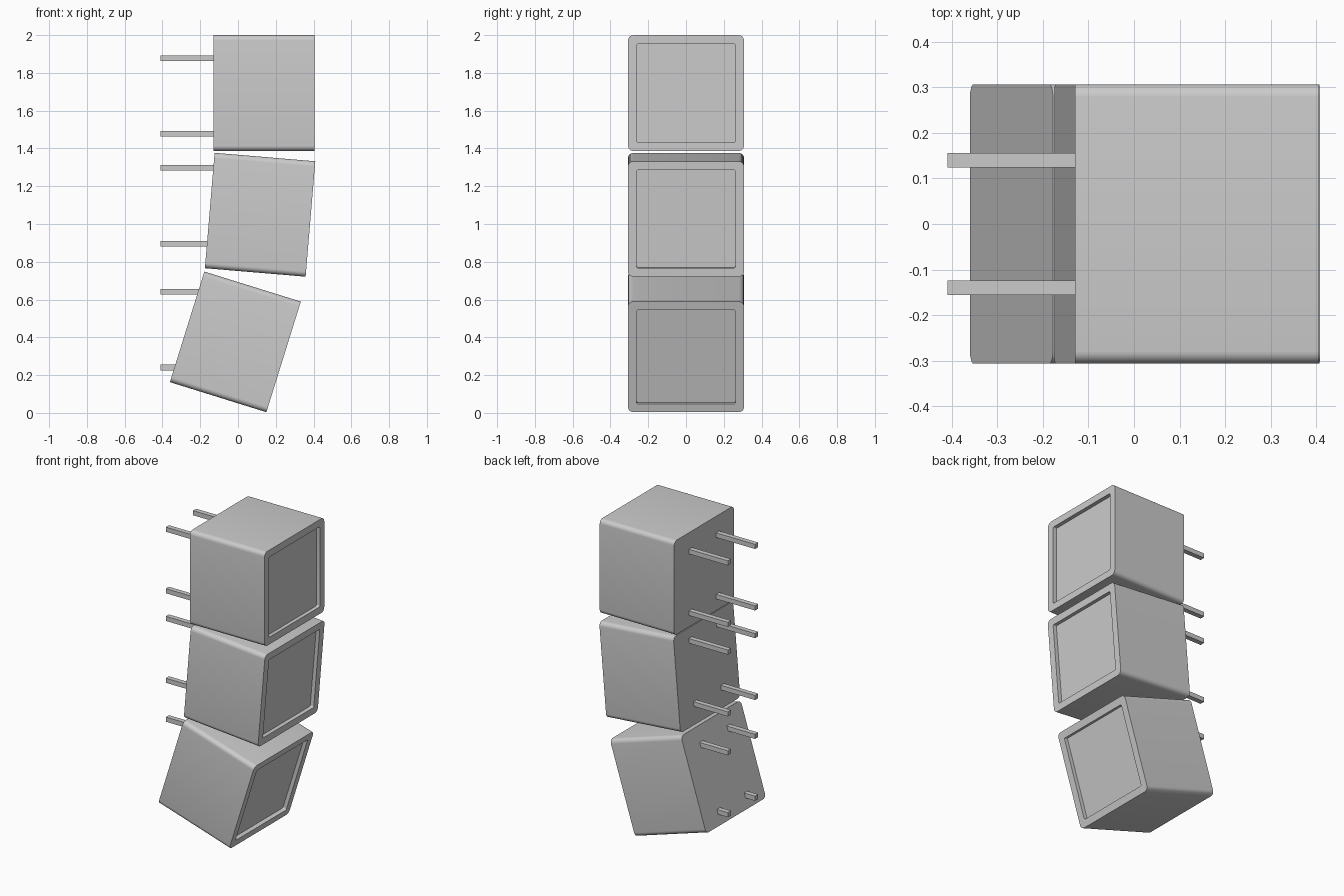
import bpy, bmesh, math
from mathutils import Matrix, Vector

if "Cube" in bpy.data.objects:
    bpy.data.objects.remove(bpy.data.objects["Cube"])

DEPTH, WIDTH, HEIGHT = 0.535, 0.614, 0.613
FRAME, RECESS = 0.046, 0.025
STEPS = 6


def rounded_ring(bm, x, w, h, r):
    """Rounded rectangle of vertices in the YZ plane."""
    ring = []
    for i, (sy, sz) in enumerate(((1, 1), (-1, 1), (-1, -1), (1, -1))):
        for s in range(STEPS + 1):
            a = math.radians(90 * (i + s / STEPS))
            ring.append(bm.verts.new((x, sy * (w / 2 - r) + r * math.cos(a),
                                      sz * (h / 2 - r) + r * math.sin(a))))
    return ring


def finish(bm, name):
    bmesh.ops.recalc_face_normals(bm, faces=bm.faces)
    mesh = bpy.data.meshes.new(name)
    bm.to_mesh(mesh)
    bm.free()
    obj = bpy.data.objects.new(name, mesh)
    bpy.context.collection.objects.link(obj)
    return obj


def cabinet(name, x, z, tilt):
    """Cabinet with rounded long edges and a recessed front panel."""
    bm = bmesh.new()
    w, h = WIDTH - 2 * FRAME, HEIGHT - 2 * FRAME
    rings = [rounded_ring(bm, -DEPTH / 2, WIDTH, HEIGHT, 0.028),
             rounded_ring(bm, DEPTH / 2, WIDTH, HEIGHT, 0.028),
             rounded_ring(bm, DEPTH / 2, w, h, 0.008),
             rounded_ring(bm, DEPTH / 2 - RECESS, w, h, 0.008)]
    n = len(rings[0])
    for a, b in zip(rings, rings[1:]):
        for i in range(n):
            j = (i + 1) % n
            bm.faces.new((a[i], a[j], b[j], b[i]))
    bm.faces.new(rings[0])
    bm.faces.new(rings[-1])
    obj = finish(bm, name)
    obj.location = (x, 0, z)
    obj.rotation_euler.y = math.radians(tilt)
    bpy.ops.object.select_all(action='DESELECT')
    obj.select_set(True)
    bpy.context.view_layer.objects.active = obj
    bpy.ops.object.shade_smooth_by_angle(angle=math.radians(30))


def rods(name, pairs):
    """Horizontal square rods, a left and right one for each (x_end, z)."""
    bm = bmesh.new()
    x0 = -0.41
    for x1, z in pairs:
        for y in (-0.14, 0.14):
            m = Matrix.LocRotScale(Vector(((x0 + x1) / 2, y, z)), None,
                                   Vector((x1 - x0, 0.032, 0.03)))
            bmesh.ops.create_cube(bm, size=1, matrix=m)
    finish(bm, name)


# Cabinets, tilting progressively downward
cabinet("top_cabinet", 0.138, 1.693, 0)
cabinet("middle_cabinet", 0.117, 1.049, 4.8)
cabinet("bottom_cabinet", -0.014, 0.376, 17.3)

# Mounting rods, just reaching into the cabinet backs
rods("top_rods", ((-0.12, 1.877), (-0.12, 1.477)))
rods("middle_rods", ((-0.12, 1.297), (-0.152, 0.895)))
rods("bottom_rods", ((-0.195, 0.642), (-0.315, 0.24)))
